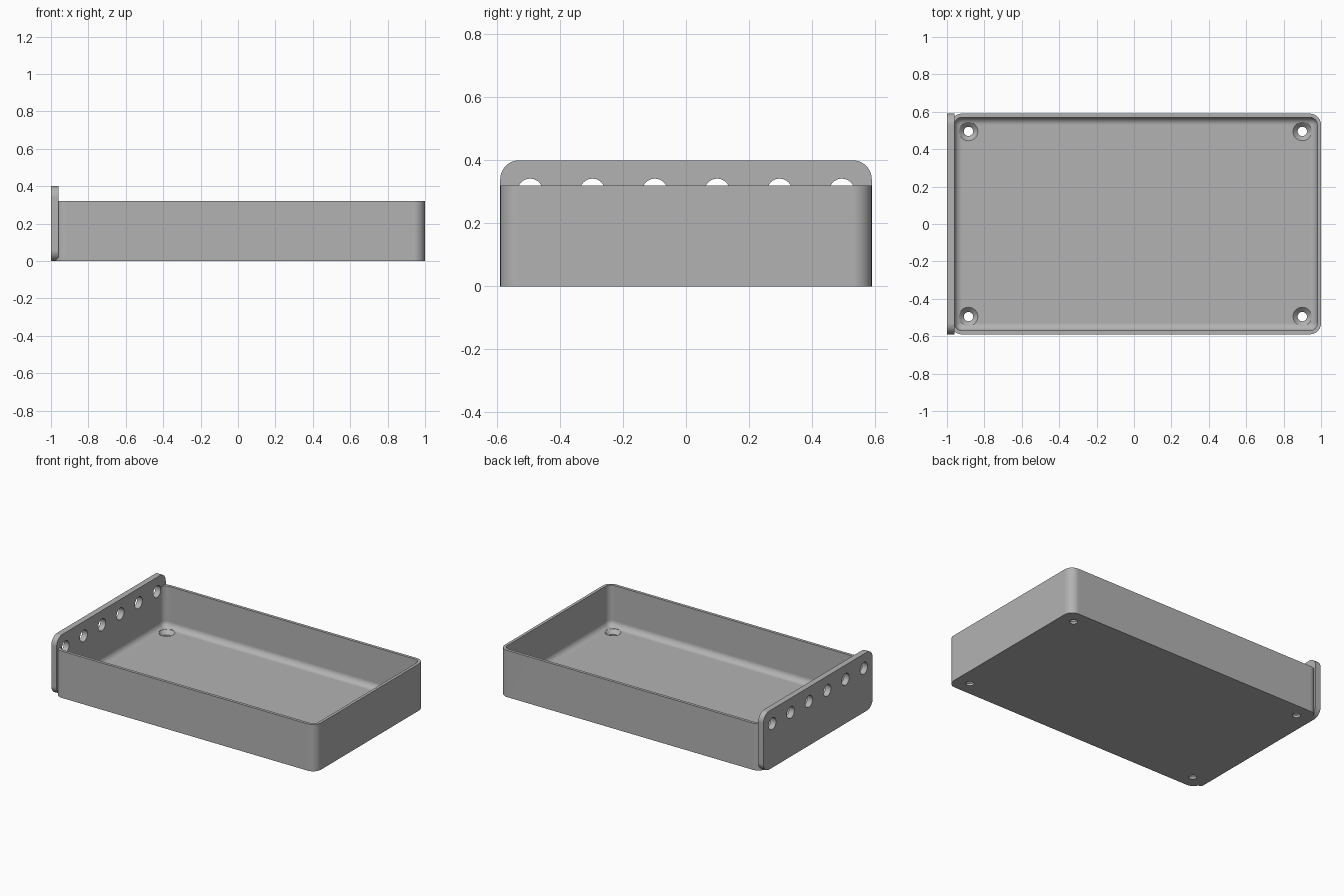
import bpy, bmesh, math
from mathutils import Matrix, Vector

cube = bpy.data.objects.get("Cube")
if cube:
    bpy.data.objects.remove(cube, do_unlink=True)

GREY = (0.45, 0.45, 0.45, 1.0)
grey = bpy.data.materials.new("plain_grey")
grey.use_nodes = True
grey.diffuse_color = GREY
grey.node_tree.nodes["Principled BSDF"].inputs["Base Color"].default_value = GREY

# Main sizes
HALF_Y, WALL, FLOOR, HEIGHT = 0.59, 0.02, 0.04, 0.32
TRAY_X0, TRAY_X1 = -0.98, 1.0
PLATE_X0, PLATE_X1, PLATE_TOP = -1.0, -0.96, 0.4


def finish_mesh(name, bm):
    bmesh.ops.recalc_face_normals(bm, faces=bm.faces)
    mesh = bpy.data.meshes.new(name)
    bm.to_mesh(mesh)
    bm.free()
    mesh.materials.append(grey)
    obj = bpy.data.objects.new(name, mesh)
    bpy.context.collection.objects.link(obj)
    return obj


def rounded_box(name, low, high, radius, pick):
    """Box between two corners; edges accepted by pick are rounded."""
    low, high = Vector(low), Vector(high)
    bm = bmesh.new()
    bmesh.ops.create_cube(bm, size=1)
    bmesh.ops.scale(bm, vec=high - low, verts=bm.verts)
    bmesh.ops.translate(bm, vec=(low + high) / 2, verts=bm.verts)
    edges = [e for e in bm.edges if pick(e.verts[0].co, e.verts[1].co)]
    bmesh.ops.bevel(bm, geom=edges, offset=radius, segments=10,
                    profile=0.5, affect='EDGES')
    return finish_mesh(name, bm)


def along(axis):
    return lambda a, b: abs(a[axis] - b[axis]) > 1e-4


def turned(name, profile, places, turn=Matrix.Identity(4)):
    """Solids of revolution from (radius, height) points, one per place."""
    bm = bmesh.new()
    sides = 40
    for place in places:
        rings = []
        for r, h in profile:
            ring = []
            for i in range(sides):
                a = 2 * math.pi * i / sides
                p = turn @ Vector((r * math.cos(a), r * math.sin(a), h))
                ring.append(bm.verts.new(p + Vector(place)))
            rings.append(ring)
        for lower, upper in zip(rings, rings[1:]):
            for i in range(sides):
                j = (i + 1) % sides
                bm.faces.new((lower[i], lower[j], upper[j], upper[i]))
        bm.faces.new(rings[0][::-1])
        bm.faces.new(rings[-1])
    return finish_mesh(name, bm)


def activate(obj):
    bpy.ops.object.select_all(action='DESELECT')
    obj.select_set(True)
    bpy.context.view_layer.objects.active = obj


def cut(obj, cutter):
    mod = obj.modifiers.new("cut", 'BOOLEAN')
    mod.operation = 'DIFFERENCE'
    mod.solver = 'EXACT'
    mod.object = cutter
    activate(obj)
    bpy.ops.object.modifier_apply(modifier=mod.name)


# Tray shell with rounded vertical corners
tray = rounded_box("tray", (TRAY_X0, -HALF_Y, 0), (TRAY_X1, HALF_Y, HEIGHT),
                   0.06, along(2))

# Cavity with rounded corners and a filleted floor
cavity = rounded_box("cavity_cutter",
                     (TRAY_X0 + WALL, WALL - HALF_Y, FLOOR),
                     (TRAY_X1 - WALL, HALF_Y - WALL, HEIGHT + 0.1),
                     0.04, lambda a, b: min(a.z, b.z) < HEIGHT)
cut(tray, cavity)

# Countersunk screw holes in the floor corners
screws = turned("screw_cutter",
                [(0.025, -0.05), (0.025, 0.015), (0.05, FLOOR), (0.05, 0.12)],
                [(x, y, 0) for x in (-0.885, 0.9) for y in (-0.495, 0.495)])
cut(tray, screws)

# End plate with four rounded corners
plate = rounded_box("end_plate", (PLATE_X0, -HALF_Y, 0),
                    (PLATE_X1, HALF_Y, PLATE_TOP), 0.06, along(0))

# Row of holes through the plate and the tray wall behind it
row = turned("row_cutter", [(0.04, -0.05), (0.04, 0.05)],
             [(PLATE_X0 + 0.02, -0.495 + 0.198 * i, 0.302) for i in range(6)],
             Matrix.Rotation(math.pi / 2, 4, 'Y'))
cut(plate, row)
cut(tray, row)

for helper in (cavity, screws, row):
    bpy.data.objects.remove(helper, do_unlink=True)

# Smooth curves, crisp edges
for obj in (tray, plate):
    activate(obj)
    bpy.ops.object.shade_smooth_by_angle(angle=math.radians(30))
    mod = obj.modifiers.new("flat_faces", 'WEIGHTED_NORMAL')
    mod.keep_sharp = True
